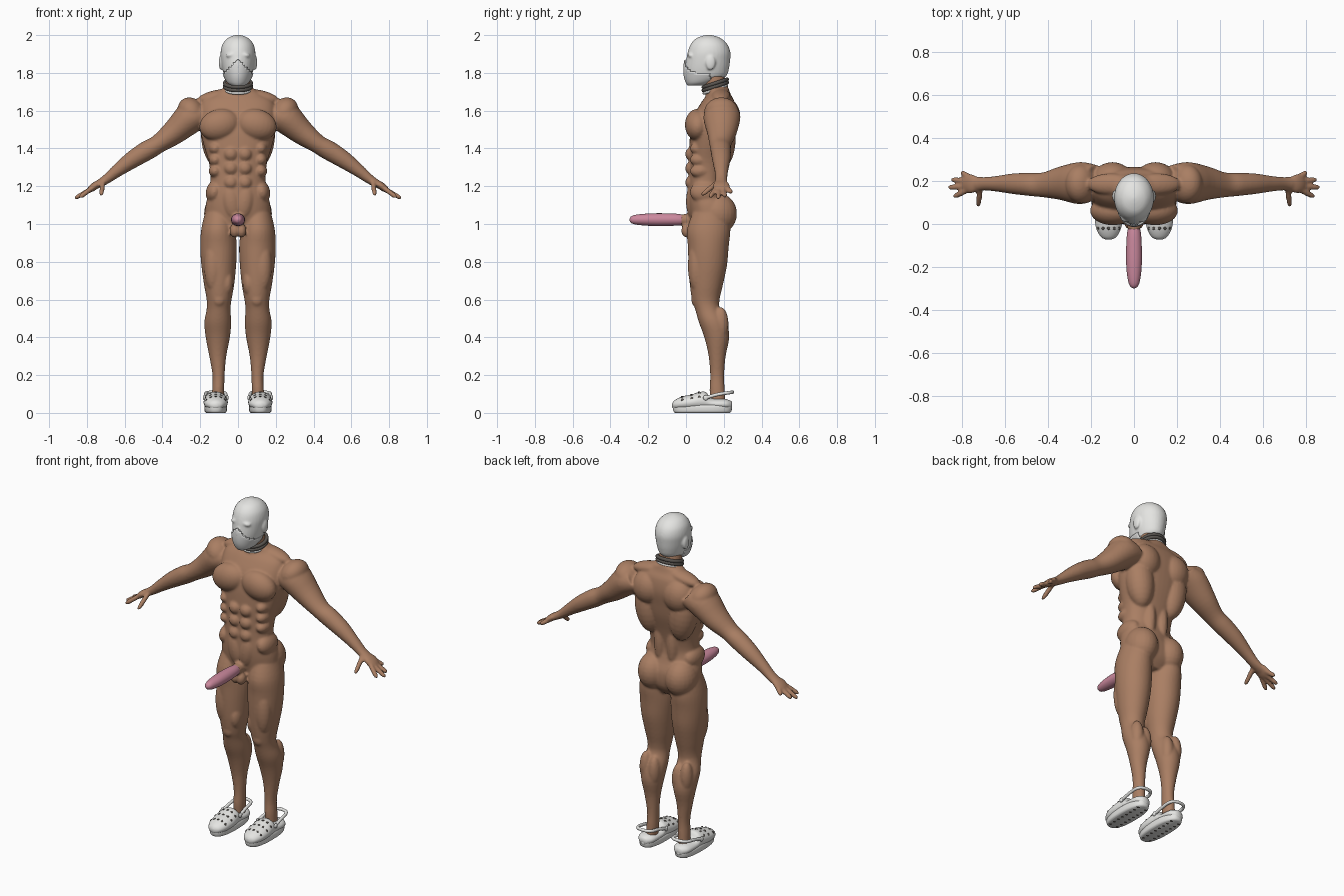
import bpy, bmesh, math
from mathutils import Vector, Matrix

cube = bpy.data.objects.get("Cube")
if cube:
    bpy.data.objects.remove(cube, do_unlink=True)

X, Y, Z = Vector((1, 0, 0)), Vector((0, 1, 0)), Vector((0, 0, 1))


def material(name, r, g, b):
    m = bpy.data.materials.new(name)
    m.use_nodes = True
    m.diffuse_color = (r, g, b, 1)
    node = next(n for n in m.node_tree.nodes if n.type == 'BSDF_PRINCIPLED')
    node.inputs["Base Color"].default_value = (r, g, b, 1)
    node.inputs["Roughness"].default_value = 0.7
    return m


SKIN = material("skin", 0.40, 0.21, 0.125)
WHITE = material("white", 0.78, 0.78, 0.76)
MASK = material("mask_white", 0.70, 0.70, 0.69)
PINK = material("pink", 0.60, 0.25, 0.34)
DARK = material("dark_grey", 0.10, 0.09, 0.08)


def spline(rows, steps=4):
    """Catmull-Rom interpolation through rows of numbers."""
    rows = [Vector(r) for r in rows]
    out = []
    for i in range(len(rows) - 1):
        a, b, c, d = (rows[min(max(i + k, 0), len(rows) - 1)] for k in (-1, 0, 1, 2))
        for s in range(steps):
            t = s / steps
            out.append(b + (c - a) * (t / 2) + (a * 2 - b * 5 + c * 4 - d) * (t * t / 2)
                       + (b * 3 - a - c * 3 + d) * (t ** 3 / 2))
    return out + [rows[-1]]


def loft(bm, rows, u=X, v=Y, side=1, power=2.0, n=32):
    """Closed skin through rings given as x, y, z, radius_u, radius_v."""
    rings = []
    for r in spline(rows):
        ring = []
        for k in range(n):
            a = 2 * math.pi * k / n
            c, s = math.cos(a), math.sin(a)
            p = Vector(r[:3]) + u * (math.copysign(abs(c) ** (2 / power), c) * max(r[3], .002))
            p += v * (math.copysign(abs(s) ** (2 / power), s) * max(r[4], .002))
            ring.append(bm.verts.new((p.x * side, p.y, p.z)))
        rings.append(ring)
    for p, q in zip(rings, rings[1:]):
        for k in range(n):
            bm.faces.new((p[k], p[(k + 1) % n], q[(k + 1) % n], q[k]))
    bm.faces.new(rings[0])
    bm.faces.new(rings[-1])


def ball(bm, centre, radii, side=1, turn=0, tilt=0):
    """Ellipsoid; turn is about y, tilt about x."""
    m = (Matrix.Translation((centre[0] * side, centre[1], centre[2]))
         @ Matrix.Rotation(turn * side, 4, 'Y') @ Matrix.Rotation(tilt, 4, 'X')
         @ Matrix.Diagonal((*radii, 1)))
    bmesh.ops.create_uvsphere(bm, u_segments=24, v_segments=14, radius=1, matrix=m)


def finger(bm, base, tip, r, side):
    p, q = Vector(base), Vector(tip)
    d = (q - p).normalized()
    u = d.cross(Z).normalized()
    rows = [(*p.lerp(q, t), r * k, r * k) for t, k in ((0, 1), (.5, 1), (.85, .85), (1, .3))]
    loft(bm, rows, u, d.cross(u), side, n=12)


def finish(bm, name, mat, voxel=0, smooth=4):
    bmesh.ops.recalc_face_normals(bm, faces=bm.faces)
    mesh = bpy.data.meshes.new(name)
    bm.to_mesh(mesh)
    bm.free()
    mesh.materials.append(mat)
    mesh.shade_smooth()
    ob = bpy.data.objects.new(name, mesh)
    bpy.context.collection.objects.link(ob)
    if voxel:
        rm = ob.modifiers.new("fuse", 'REMESH')
        rm.mode, rm.voxel_size, rm.use_smooth_shade = 'VOXEL', voxel, True
        sm = ob.modifiers.new("soften", 'SMOOTH')
        sm.factor, sm.iterations = 0.5, smooth
    return ob


def upright(rows):
    return [(x, y, z, a, b) for z, x, y, a, b in rows]


# Body: torso and neck
body = bmesh.new()
loft(body, upright([(.94, 0, .12, .09, .07), (1.0, 0, .13, .165, .10), (1.08, 0, .125, .173, .11),
                    (1.15, 0, .11, .16, .10), (1.22, 0, .105, .145, .092), (1.32, 0, .115, .153, .10),
                    (1.42, 0, .13, .182, .112), (1.5, 0, .14, .20, .115), (1.58, 0, .155, .2, .11),
                    (1.65, 0, .17, .185, .085), (1.69, 0, .175, .125, .06), (1.72, 0, .17, .08, .055)]),
     power=2.3, n=48)
loft(body, upright([(1.62, 0, .18, .085, .07), (1.7, 0, .165, .07, .065), (1.8, 0, .135, .062, .062)]))

LEG = upright([(1.06, .10, .13, .075, .095), (.97, .105, .12, .09, .115), (.88, .103, .118, .097, .108),
               (.78, .102, .115, .092, .102), (.68, .10, .108, .08, .088), (.6, .10, .105, .066, .073),
               (.55, .103, .114, .063, .066), (.48, .107, .142, .071, .074), (.4, .107, .163, .064, .066),
               (.3, .107, .165, .045, .045), (.2, .103, .165, .032, .037), (.12, .105, .165, .032, .04),
               (.04, .108, .17, .03, .04)])
ARM = [(.18, .195, 1.59, .08, .075), (.25, .19, 1.565, .098, .085), (.34, .19, 1.485, .078, .066),
       (.42, .182, 1.425, .058, .05), (.48, .184, 1.39, .054, .052), (.56, .187, 1.34, .048, .046),
       (.64, .187, 1.282, .036, .034), (.70, .187, 1.235, .031, .025), (.75, .187, 1.205, .036, .02)]
FINGERS = [((.78, .155, 1.185), (.84, .125, 1.14)), ((.785, .175, 1.18), (.866, .17, 1.135)),
           ((.78, .2, 1.18), (.852, .207, 1.145)), ((.76, .215, 1.195), (.805, .242, 1.165)),
           ((.715, .165, 1.22), (.725, .08, 1.15))]
# Muscles: centre, radii, turn about y, tilt about x
MUSCLES = [
    ((.098, .062, 1.525), (.108, .068, .083), .25, 0),       # chest
    ((.245, .187, 1.59), (.07, .092, .085), .6, 0),          # shoulder
    ((.11, .185, 1.675), (.11, .05, .035), .2, 0),           # trapezius
    ((.10, .205, 1.57), (.095, .083, .10), 0, 0),            # shoulder blade
    ((.115, .185, 1.45), (.08, .078, .16), .12, 0),          # side of back
    ((.042, .16, 1.25), (.042, .058, .17), 0, 0),            # lower back
    ((.09, .165, 1.055), (.09, .105, .11), 0, 0),            # buttock
    ((.125, .10, 1.17), (.045, .08, .06), -.2, 0),           # hip crest
    ((.035, .04, 1.12), (.05, .04, .10), .15, 0),            # lower belly
    ((.10, .05, .6), (.032, .022, .036), 0, 0),              # kneecap
    ((.058, .07, .69), (.034, .045, .07), 0, 0),             # inner thigh
    ((.13, .055, .78), (.05, .045, .14), 0, 0),              # outer thigh
    ((.08, .185, .45), (.036, .04, .09), 0, 0),              # inner calf
    ((.135, .185, .47), (.036, .04, .09), 0, 0),             # outer calf
    ((.76, .187, 1.2), (.05, .045, .02), .64, 0),            # palm
]
MUSCLES += [((.037, .032, z), (.038, .036, .038), 0, 0) for z in (1.37, 1.295, 1.22)]   # abdomen
MUSCLES += [((.12, .075, z), (.035, .055, .035), .5, 0) for z in (1.40, 1.34, 1.28)]    # ribs
for side in (1, -1):
    loft(body, LEG, side=side)
    loft(body, ARM, Y, Vector((.6, 0, .8)), side)
    for centre, radii, turn, tilt in MUSCLES:
        ball(body, centre, radii, side, turn, tilt)
    for base, tip in FINGERS:
        finger(body, base, tip, .0135, side)
    ball(body, (.018, .005, .965), (.027, .03, .037), side)
loft(body, [(0, .06, 1.022, .034, .034), (0, 0, 1.022, .031, .031), (0, -.03, 1.022, .029, .029)], X, Z)
finish(body, "body", SKIN, .007)

# Pink shaft
shaft = bmesh.new()
loft(shaft, [(0, -.02, 1.022, .028, .028), (0, -.06, 1.023, .034, .032), (0, -.15, 1.023, .037, .034),
             (0, -.22, 1.023, .034, .031), (0, -.27, 1.023, .026, .025), (0, -.292, 1.023, .016, .016),
             (0, -.3, 1.023, .002, .002)], X, Z)
finish(shaft, "shaft", PINK)

# Hooded head
HEAD = upright([(1.735, 0, .06, .03, .04), (1.75, 0, .08, .052, .07), (1.78, 0, .105, .07, .105),
                (1.82, 0, .112, .082, .115), (1.87, 0, .118, .09, .116), (1.91, 0, .122, .092, .113),
                (1.95, 0, .122, .083, .098), (1.98, 0, .12, .06, .07), (1.995, 0, .12, .032, .036),
                (2.002, 0, .12, .003, .003)])
head = bmesh.new()
loft(head, HEAD)
ball(head, (0, .008, 1.84), (.017, .018, .036))
for side in (1, -1):
    ball(head, (.09, .13, 1.855), (.012, .026, .04), side)
    ball(head, (.034, .028, 1.895), (.03, .02, .014), side, .15)
finish(head, "hooded_head", WHITE, .006)

# Face mask, cut from a slightly larger shell
mask = bmesh.new()
loft(mask, [(x, y - .004, z - .002, a + .005, b + .007) for x, y, z, a, b in HEAD], n=64)
ball(mask, (0, .008, 1.83), (.021, .022, .044))
bmesh.ops.delete(mask, geom=[f for f in mask.faces if f.calc_center_median().y > .13 or
                 f.calc_center_median().z > 1.872 - abs(f.calc_center_median().x) * .95],
                 context='FACES')
mask_ob = finish(mask, "face_mask", MASK)
mask_ob.modifiers.new("thickness", 'SOLIDIFY').thickness = .004


def ring(name, z, radius, thick, mat):
    bpy.ops.mesh.primitive_torus_add(major_radius=radius, minor_radius=thick, major_segments=48,
                                     location=(0, .155, z), rotation=(.32, 0, 0))
    ob = bpy.context.object
    ob.name = name
    ob.scale.y = .95
    ob.data.materials.append(mat)
    ob.data.shade_smooth()


# Collar
ring("collar_lower", 1.728, .070, .010, DARK)
ring("collar_upper", 1.745, .070, .010, DARK)
ring("collar_trim", 1.712, .066, .008, WHITE)

# Clogs
UPPER = [(.118, -.073, .04, .01, .01), (.118, -.06, .043, .036, .024), (.118, -.02, .05, .058, .037),
         (.118, .03, .055, .064, .043), (.118, .07, .06, .062, .05), (.118, .105, .06, .058, .05),
         (.118, .135, .048, .056, .03), (.118, .21, .045, .05, .028), (.118, .243, .04, .022, .02)]
SOLE = upright([(0, .118, .087, .05, .145), (.008, .118, .087, .058, .153), (.03, .118, .087, .06, .157),
                (.042, .118, .087, .056, .153)])
for side, label in ((1, "left"), (-1, "right")):
    clog = bmesh.new()
    loft(clog, UPPER, X, Z, side)
    finish(clog, label + "_clog_upper", WHITE)
    sole = bmesh.new()
    loft(sole, SOLE, side=side, power=2.5, n=48)
    finish(sole, label + "_clog_sole", WHITE)
    # Vent holes on the toe, and studs under the sole
    holes = bmesh.new()
    for row in UPPER[2:5]:
        for k in (-.85, -.45, 0, .45, .85):
            top = row[2] + row[4] * math.sqrt(1 - k * k)
            ball(holes, (row[0] + k * row[3], row[1], top), (.007, .007, .003), side, math.asin(k))
    for i in range(8):
        for dx in (-.025, .025):
            ball(holes, (.118 + dx, -.03 + i * .034, .001), (.011, .009, .002), side)
    finish(holes, label + "_clog_holes", DARK)
    # Heel strap with rivets
    cu = bpy.data.curves.new(label + "_heel_strap", 'CURVE')
    cu.dimensions, cu.bevel_depth, cu.resolution_u = '3D', .009, 8
    sp = cu.splines.new('NURBS')
    path = [(.058, .105, .08), (.054, .16, .098), (.05, .235, .108), (0, .25, .11)]
    path += [(-x, y, z) for x, y, z in path[2::-1]]
    sp.points.add(len(path) - 1)
    for pt, (x, y, z) in zip(sp.points, path):
        pt.co = (.118 * side + x, y, z, 1)
    sp.use_endpoint_u, sp.order_u = True, 3
    cu.materials.append(WHITE)
    bpy.context.collection.objects.link(bpy.data.objects.new(cu.name, cu))
    rivets = bmesh.new()
    for dx in (-.06, .06):
        ball(rivets, (.118 + dx, .105, .08), (.008, .014, .014), side)
    finish(rivets, label + "_strap_rivets", WHITE)
